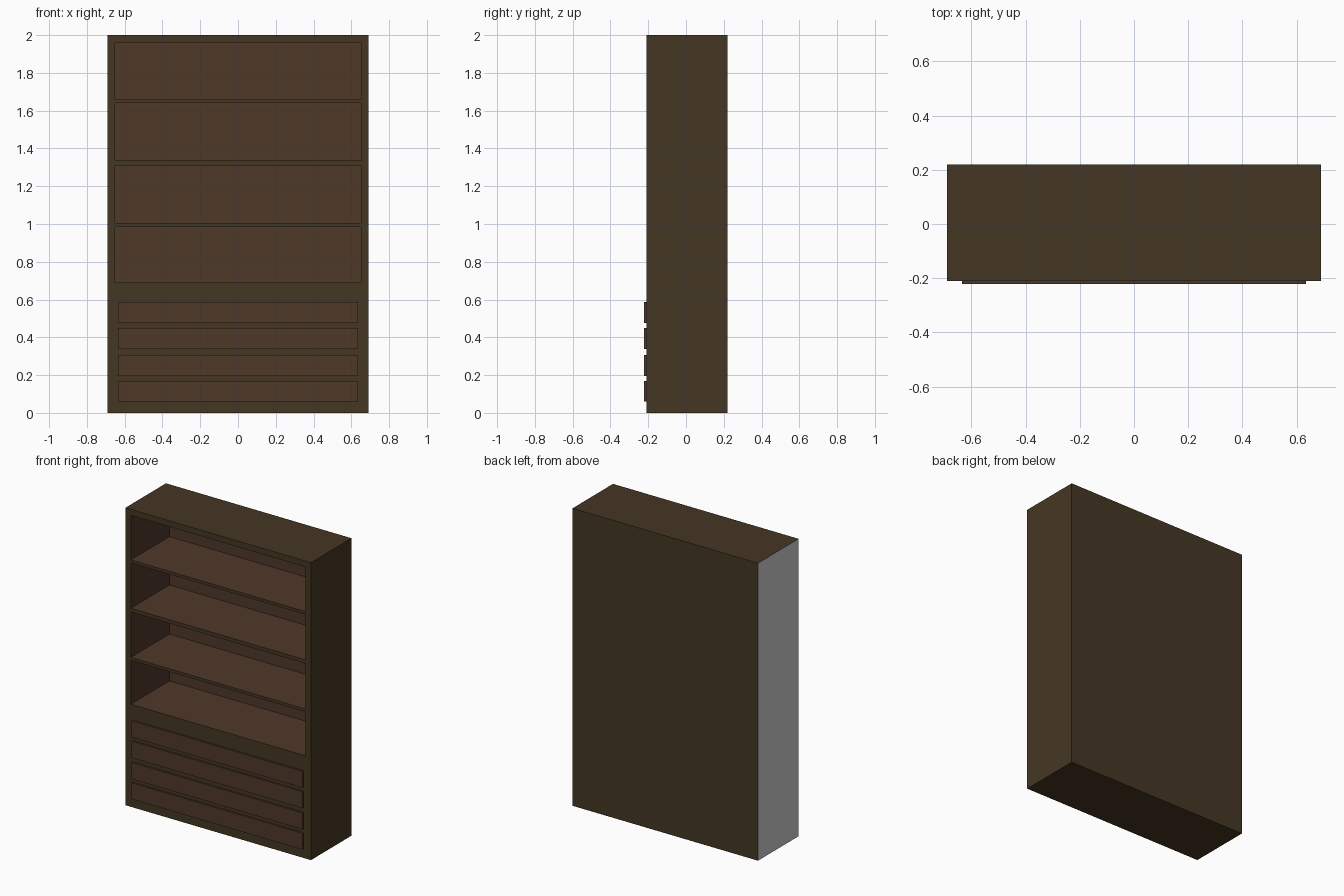
import bpy, bmesh
from mathutils import Matrix

if "Cube" in bpy.data.objects:
    bpy.data.objects.remove(bpy.data.objects["Cube"])

W, FRONT, BACK, H = 0.69, -0.21, 0.22, 2.0
OPEN_X, INNER_BACK = 0.65, 0.20


def material(name, rgb):
    m = bpy.data.materials.new(name)
    m.diffuse_color = (*rgb, 1)
    m.use_nodes = True
    m.node_tree.nodes["Principled BSDF"].inputs["Base Color"].default_value = m.diffuse_color
    return m


dark = material("dark_wood", (0.060, 0.037, 0.017))
inner = material("inner_wood", (0.078, 0.040, 0.022))
grey = material("plain_side", (0.8, 0.8, 0.8))


def finish(bm, name, mats):
    me = bpy.data.meshes.new(name)
    bm.to_mesh(me)
    bm.free()
    for m in mats:
        me.materials.append(m)
    ob = bpy.data.objects.new(name, me)
    bpy.context.collection.objects.link(ob)
    return ob


def quad(bm, pts, mat):
    f = bm.faces.new([bm.verts.new(p) for p in pts])
    f.material_index = mat
    return f


# Carcass: front frame as a grid of cells, four of them sunk into open shelves
openings = [(0.69, 0.985), (1.005, 1.31), (1.335, 1.64), (1.66, 1.96)]
xs = [-W, -OPEN_X, OPEN_X, W]
zs = [0] + [z for pair in openings for z in pair] + [H]
bm = bmesh.new()
for x0, x1 in zip(xs, xs[1:]):
    for z0, z1 in zip(zs, zs[1:]):
        corners = [(x0, z0), (x1, z0), (x1, z1), (x0, z1)]
        if x0 == -OPEN_X and (z0, z1) in openings:
            quad(bm, [(x, INNER_BACK, z) for x, z in corners], 1)
            for a, b in zip(corners, corners[1:] + corners[:1]):
                quad(bm, [(a[0], FRONT, a[1]), (b[0], FRONT, b[1]),
                          (b[0], INNER_BACK, b[1]), (a[0], INNER_BACK, a[1])], 1)
        else:
            quad(bm, [(x, FRONT, z) for x, z in corners], 0)
bmesh.ops.remove_doubles(bm, verts=bm.verts, dist=1e-5)

# Outer sides, top and bottom, then the back panel
rim = [e for e in bm.edges if e.is_boundary]
res = bmesh.ops.extrude_edge_only(bm, edges=rim)["geom"]
for v in res:
    if isinstance(v, bmesh.types.BMVert):
        v.co.y = BACK
bmesh.ops.contextual_create(bm, geom=[e for e in res if isinstance(e, bmesh.types.BMEdge)])
bmesh.ops.recalc_face_normals(bm, faces=bm.faces)
for f in bm.faces:
    c = f.calc_center_median()
    outside = abs(c.x) > W - 0.001 or c.y > BACK - 0.001 or c.z < 0.001 or c.z > H - 0.001
    if outside:
        f.material_index = 2 if c.x < -W + 0.001 else 0
finish(bm, "bookcase_carcass", [dark, inner, grey])

# Four drawer fronts standing slightly proud of the frame
for i, (z0, z1) in enumerate([(0.06, 0.17), (0.196, 0.307), (0.338, 0.45), (0.476, 0.587)]):
    bm = bmesh.new()
    y0, y1 = -0.222, FRONT + 0.005
    bmesh.ops.create_cube(bm, size=1, matrix=Matrix.Translation((0, (y0 + y1) / 2, (z0 + z1) / 2))
                          @ Matrix.Diagonal((1.27, y1 - y0, z1 - z0, 1)))
    finish(bm, f"drawer_front_{i + 1}", [inner])
